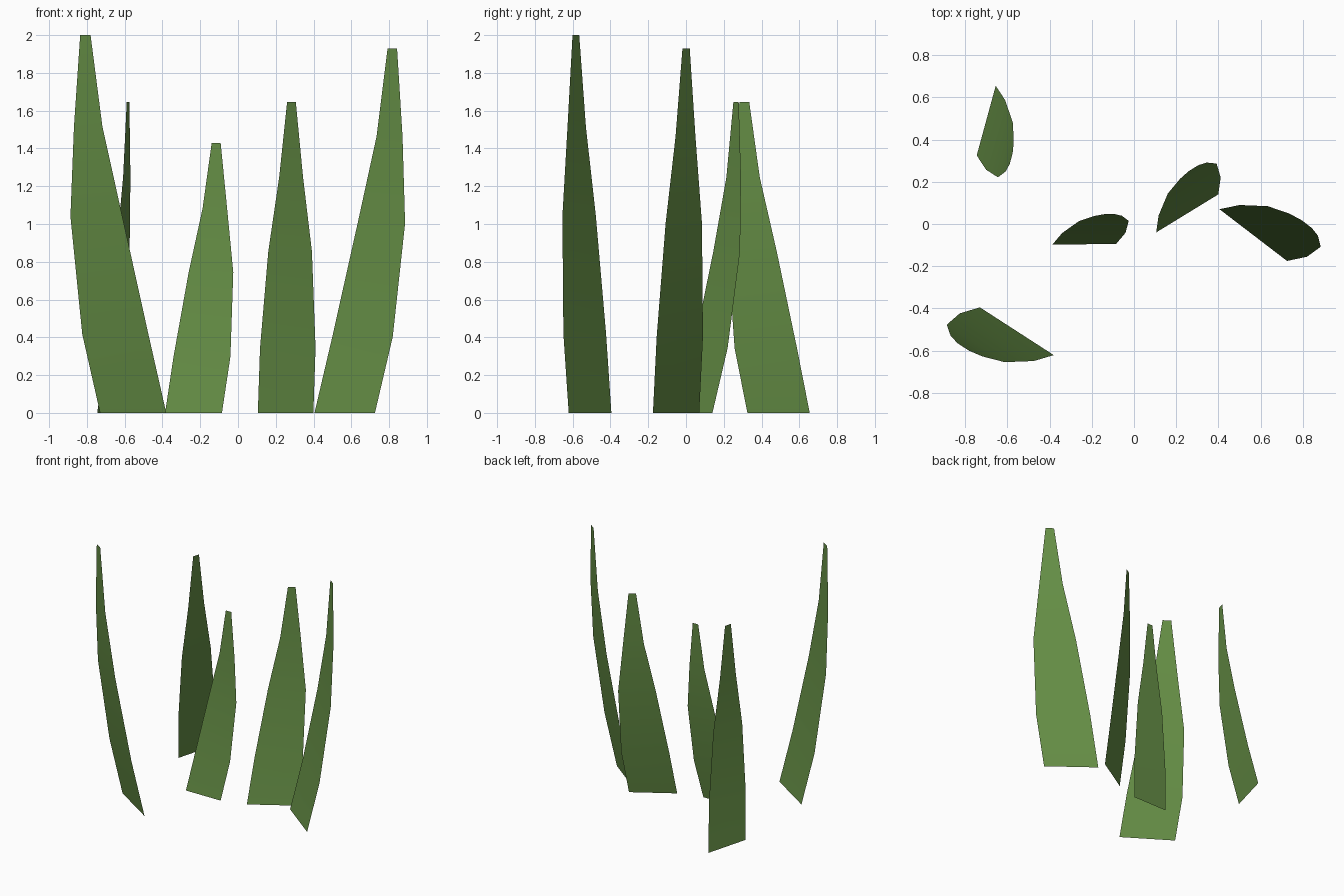
import bpy
import bmesh
from mathutils import Vector

if "Cube" in bpy.data.objects:
    bpy.data.objects.remove(bpy.data.objects["Cube"])

# Shared leaf green
green = bpy.data.materials.new("grass_green")
green.diffuse_color = (0.13, 0.27, 0.06, 1.0)
green.use_nodes = True
green.node_tree.nodes["Principled BSDF"].inputs["Base Color"].default_value = green.diffuse_color

# (height fraction, width fraction) from root to tip
PROFILE = [(0, 1), (0.209, 1), (0.52, 0.785), (0.758, 0.43), (1, 0.157)]


def grass_blade(name, left, right, lean, height):
    """Flat tapering strip: root edge left-right, tip arcs over by lean."""
    left, right, lean = Vector(left), Vector(right), Vector(lean)
    middle, half = (left + right) / 2, (right - left) / 2
    bm = bmesh.new()
    rows = []
    for t, w in PROFILE:
        centre = middle + lean * (2 * t - t * t)
        rows.append([bm.verts.new((*(centre + half * w * s), t * height))
                     for s in (-1, 1)])
    for low, high in zip(rows, rows[1:]):
        bm.faces.new((low[0], low[1], high[1], high[0])).smooth = True
    mesh = bpy.data.meshes.new(name)
    bm.to_mesh(mesh)
    bm.free()
    mesh.materials.append(green)
    obj = bpy.data.objects.new(name, mesh)
    bpy.context.collection.objects.link(obj)


# Five blades of the tuft: root edge ends, tip offset, height
grass_blade("blade_front_left", (-0.73, -0.395), (-0.38, -0.621), (-0.253, -0.075), 2.0)
grass_blade("blade_back_left", (-0.745, 0.325), (-0.655, 0.655), (0.118, -0.181), 1.645)
grass_blade("blade_centre_left", (-0.386, -0.097), (-0.085, -0.095), (0.12, 0.143), 1.43)
grass_blade("blade_centre_right", (0.105, -0.04), (0.399, 0.14), (0.031, 0.215), 1.645)
grass_blade("blade_right", (0.405, 0.07), (0.725, -0.175), (0.252, 0.053), 1.93)
